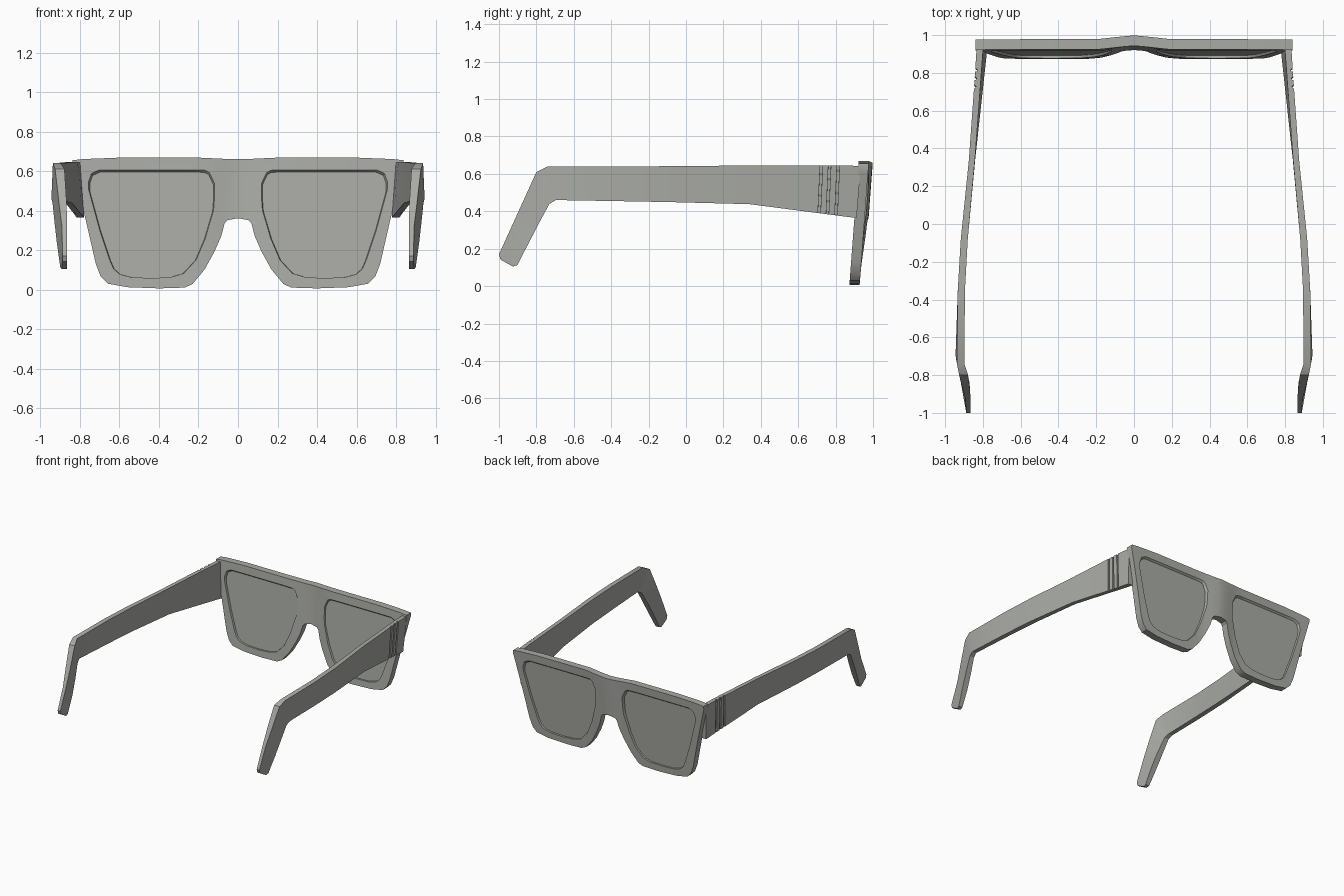
import bpy, bmesh, math

if "Cube" in bpy.data.objects:
    bpy.data.objects.remove(bpy.data.objects["Cube"])

grey = bpy.data.materials.new("warm grey plastic")
grey.diffuse_color = (0.40, 0.41, 0.38, 1)
grey.use_nodes = True
grey.node_tree.nodes["Principled BSDF"].inputs["Base Color"].default_value = grey.diffuse_color


def finish(name, bm):
    bmesh.ops.remove_doubles(bm, verts=bm.verts, dist=0.0004)
    bmesh.ops.recalc_face_normals(bm, faces=bm.faces)
    me = bpy.data.meshes.new(name)
    bm.to_mesh(me)
    bm.free()
    me.materials.append(grey)
    ob = bpy.data.objects.new(name, me)
    bpy.context.collection.objects.link(ob)
    bpy.context.view_layer.objects.active = ob
    ob.select_set(True)
    bpy.ops.object.shade_smooth_by_angle(angle=math.radians(28))
    ob.select_set(False)
    return ob


def surface_y(x, z, depth):
    """Tilted front with a soft forward bulge over the nose bridge."""
    t = max(0, 1 - abs(x) / 0.19)
    return 0.873 + 0.075 * z + depth + 0.021 * t * t * (3 - 2 * t)


def loft(bm, loops, closed=True, skip=None):
    n = len(loops[0])
    for a, b in zip(loops, loops[1:]):
        for i in range(n if closed else n - 1):
            if skip and skip(i, a, b):
                continue
            j = (i + 1) % n
            bm.faces.new((a[i], a[j], b[j], b[i]))


# Matched outline pairs for one half: outer rim (x, z), lens opening (x, z)
PAIRS = [
    ((0, .661), (.145, .592)), ((.07, .662), (.165, .604)),
    ((.20, .668), (.24, .606)), ((.60, .668), (.60, .606)),
    ((.78, .661), (.705, .605)), ((.838, .655), (.742, .588)),
    ((.840, .630), (.757, .545)), ((.832, .600), (.756, .505)),
    ((.775, .370), (.700, .300)), ((.720, .130), (.650, .150)),
    ((.695, .065), (.630, .105)), ((.660, .030), (.600, .078)),
    ((.560, .012), (.540, .062)), ((.400, .006), (.430, .058)),
    ((.270, .010), (.340, .063)), ((.230, .028), (.275, .082)),
    ((.170, .100), (.212, .150)), ((.120, .190), (.165, .260)),
    ((.085, .270), (.142, .340)), ((.068, .335), (.124, .400)),
    ((.052, .352), (.121, .430)), ((0, .361), (.119, .470)),
    ((0, .460), (.119, .500)), ((0, .560), (.120, .540)),
]
OUTER = [p[0] for p in PAIRS]
OPEN = [p[1] for p in PAIRS]
THICK = 0.055


def mix(a, b, t):
    return [(p[0] + (q[0] - p[0]) * t, p[1] + (q[1] - p[1]) * t)
            for p, q in zip(a, b)]


def shrink(k):
    """Opening pulled in towards its lower middle."""
    return [(.44 + (x - .44) * k, .06 + (z - .06) * k) for x, z in OPEN]


def loop(bm, pts, depth, side=1):
    return [bm.verts.new((side * x, surface_y(x, z, depth), z)) for x, z in pts]


# Front frame: both halves, lofted round from back face to front face
bm = bmesh.new()
for s in (-1, 1):
    ring = [(shrink(.980), .014), (OPEN, 0), (mix(OPEN, OUTER, .35), 0),
            (mix(OPEN, OUTER, .7), 0), (OUTER, 0), (OUTER, THICK),
            (mix(OPEN, OUTER, .7), THICK), (mix(OPEN, OUTER, .35), THICK),
            (OPEN, THICK), (shrink(.980), THICK - .014), (shrink(.980), .014)]
    loops = [loop(bm, p, d, s) for p, d in ring]
    # leave the centre plane open so the halves join
    loft(bm, loops, skip=lambda i, a, b: all(
        abs(v.co.x) < 1e-6 for v in (a[i], b[i], a[(i + 1) % len(a)])))
finish("front_frame", bm)

# Lenses: thin plates set into the openings
for s, name in ((-1, "left_lens"), (1, "right_lens")):
    bm = bmesh.new()
    pts = shrink(.984)
    back, front = [[bm.verts.new((s * x, .873 + .075 * z + d, z)) for x, z in pts]
                   for d in (.014, THICK - .014)]
    loft(bm, [back, front])
    bm.faces.new(back)
    bm.faces.new(front)
    finish(name, bm)

# Temple plan: y, inner x, outer x
PLAN = [(-1.0, .865, .888), (-.93, .865, .892), (-.82, .872, .922), (-.70, .911, .945),
        (-.35, .895, .933), (-.08, .880, .917), (.40, .836, .868), (.95, .786, .832)]


def plan_x(y, k):
    if y <= PLAN[0][0]:
        return PLAN[0][k]
    for a, b in zip(PLAN, PLAN[1:]):
        if y <= b[0]:
            return a[k] + (b[k] - a[k]) * (y - a[0]) / (b[0] - a[0])
    return PLAN[-1][k]


# Temple side stations: top y, top z, bottom y, bottom z, groove depth
STATIONS = [(-.992, .142, -.925, .104, 0), (-1.0, .170, -.902, .112, 0),
            (-.93, .324, -.84, .232, 0), (-.87, .456, -.785, .338, 0),
            (-.80, .610, -.73, .440, 0), (-.74, .640, -.695, .460, 0),
            (-.35, .640, -.35, .454, 0), (-.08, .641, -.08, .449, 0),
            (.34, .645, .34, .438, 0)]
for y in (.718, .762, .808):          # three slanted decorative grooves
    for dy, g in ((-.007, 0), (-.0065, .009), (.0065, .009), (.007, 0)):
        yb = y + dy - .006
        STATIONS.append((y + dy + .006, .646, yb, .438 - (yb - .34) * .13, g))
STATIONS.append((.935, .642, .912, .364, 0))

for s, name in ((-1, "left_temple"), (1, "right_temple")):
    bm = bmesh.new()
    rows = []
    for ty, tz, by, bz, g in STATIONS:
        lean = .018 * max(0, (by - .3) / .6)      # follows the frame's slope
        rows.append([bm.verts.new((s * x, y, z)) for x, y, z in (
            (plan_x(ty, 1) + lean * .6, ty, tz), (plan_x(ty, 2) - g, ty, tz),
            (plan_x(by, 2) - lean - g, by, bz), (plan_x(by, 1) - lean * .6, by, bz))])
    loft(bm, rows)
    bm.faces.new(rows[0])
    bm.faces.new(rows[-1])
    finish(name, bm)
